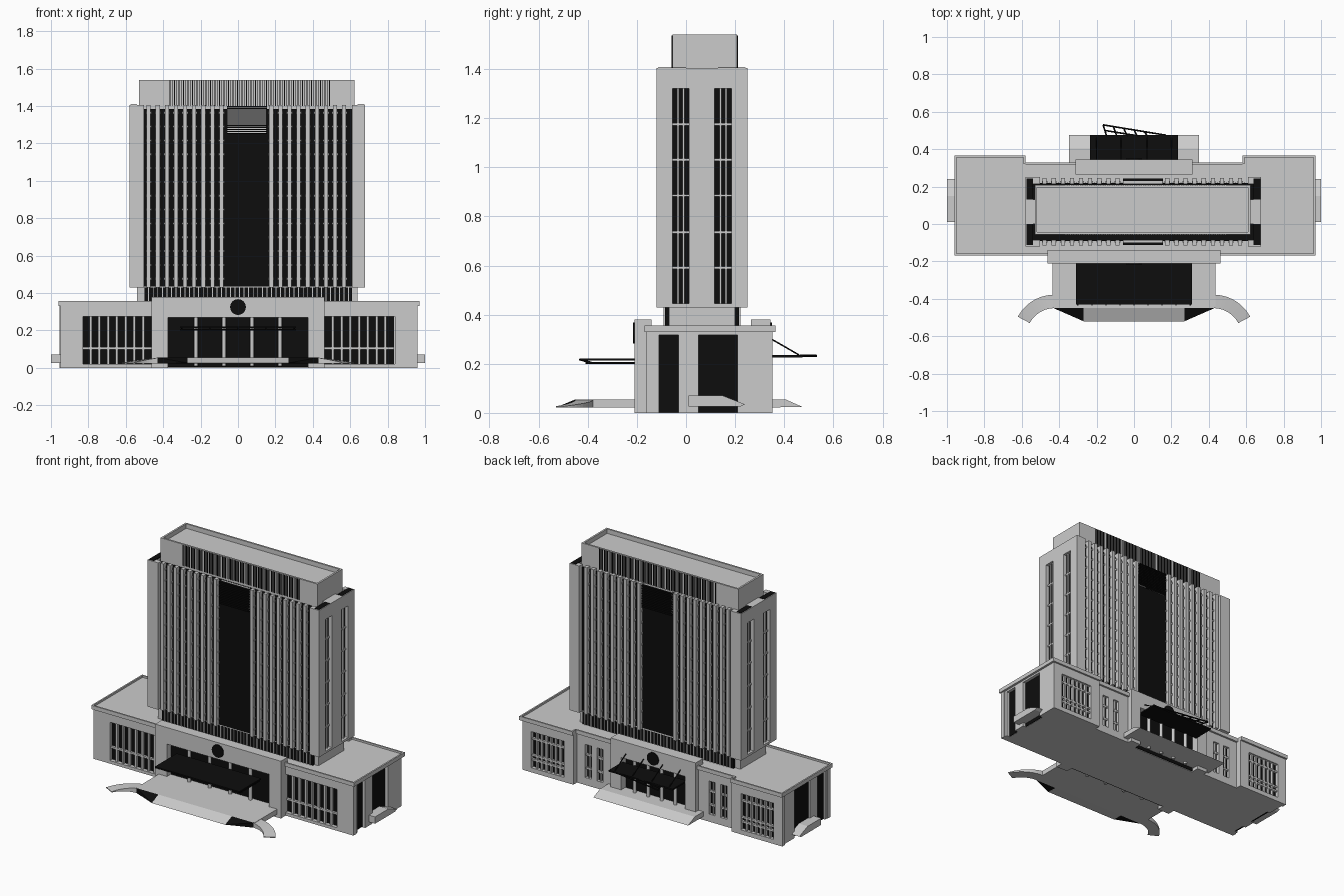
import bpy, bmesh, math
from mathutils import Matrix, Vector

if "Cube" in bpy.data.objects:
    bpy.data.objects.remove(bpy.data.objects["Cube"], do_unlink=True)


def material(name, v):
    m = bpy.data.materials.new(name)
    m.use_nodes = True
    m.diffuse_color = (v, v, v, 1)
    m.node_tree.nodes["Principled BSDF"].inputs["Base Color"].default_value = (v, v, v, 1)
    return m


LIGHT = material("pale stone", 0.6)
DARK = material("black glass", 0.004)


def finish(name, bm, mat):
    bmesh.ops.recalc_face_normals(bm, faces=bm.faces)
    me = bpy.data.meshes.new(name)
    bm.to_mesh(me)
    bm.free()
    me.materials.append(mat)
    ob = bpy.data.objects.new(name, me)
    bpy.context.scene.collection.objects.link(ob)
    return ob


def boxes(name, mat, items):
    """One object from boxes given as (x0, x1, y0, y1, z0, z1)."""
    bm = bmesh.new()
    for x0, x1, y0, y1, z0, z1 in items:
        mid = Vector((x0 + x1, y0 + y1, z0 + z1)) / 2
        size = Matrix.Diagonal((abs(x1 - x0), abs(y1 - y0), abs(z1 - z0), 1))
        bmesh.ops.create_cube(bm, size=1, matrix=Matrix.Translation(mid) @ size)
    return finish(name, bm, mat)


def hull(name, mat, points):
    bm = bmesh.new()
    for p in points:
        bm.verts.new(p)
    bmesh.ops.convex_hull(bm, input=bm.verts)
    return finish(name, bm, mat)


def rods(name, mat, pairs, r, sides=6):
    bm = bmesh.new()
    for a, b in pairs:
        a, b = Vector(a), Vector(b)
        d = b - a
        m = Matrix.Translation((a + b) / 2) @ d.to_track_quat('Z', 'Y').to_matrix().to_4x4()
        bmesh.ops.create_cone(bm, cap_ends=True, segments=sides, radius1=r, radius2=r,
                              depth=d.length, matrix=m)
    ob = finish(name, bm, mat)
    if sides > 8:
        for p in ob.data.polygons:
            p.use_smooth = len(p.vertices) == 4
    return ob


def window(name, x0, x1, z0, z1, y, out, cols, bars, w=0.014):
    """Recessed glazing with upright mullions and level bars, facing y direction out."""
    boxes(name + "_glass", DARK, [(x0, x1, y, y + out * 0.004, z0, z1)])
    step = (x1 - x0) / cols
    grid = [(x0 + i * step - w / 2, x0 + i * step + w / 2, y, y + out * 0.02, z0, z1)
            for i in range(1, cols)]
    grid += [(x0, x1, y, y + out * 0.019, z - 0.006, z + 0.006) for z in bars]
    boxes(name + "_mullions", LIGHT, grid)


def holed_wall(name, x0, x1, y0, y1, z1, holes, hz0, hz1):
    """Wall along x with openings between hz0 and hz1."""
    edges = [x0] + [v for h in holes for v in h] + [x1]
    parts = [(a, b, y0, y1, 0, z1) for a, b in zip(edges[::2], edges[1::2])]
    for a, b in holes:
        parts += [(a, b, y0, y1, hz1, z1), (a, b, y0, y1, 0, hz0)]
    boxes(name, LIGHT, parts)


# Podium body and roof with low parapet
boxes("podium_core", LIGHT, [(-0.92, 0.93, -0.13, 0.29, 0, 0.335),
                             (-0.92, -0.58, 0.28, 0.325, 0, 0.335),
                             (0.58, 0.93, 0.28, 0.325, 0, 0.335)])
boxes("podium_roof", LIGHT, [(-0.96, -0.58, -0.168, 0.365, 0.33, 0.344),
                             (0.58, 0.97, -0.168, 0.365, 0.33, 0.344),
                             (-0.58, 0.58, -0.168, 0.328, 0.33, 0.344)])
boxes("podium_parapet", LIGHT, [(-0.96, 0.97, -0.168, -0.158, 0.33, 0.356),
                                (-0.58, 0.58, 0.318, 0.328, 0.33, 0.356)]
      + [b for s, e in ((-1, 0.96), (1, 0.97)) for b in (
          (s * e, s * (e - 0.01), -0.168, 0.365, 0.33, 0.356),
          (s * 0.58, s * e, 0.355, 0.365, 0.33, 0.356),
          (s * 0.58, s * 0.59, 0.32, 0.365, 0.33, 0.356))])

# Podium walls and windows
holed_wall("front_wall", -0.95, 0.96, -0.16, -0.13, 0.335,
           [(-0.83, -0.46), (-0.37, 0.38), (0.46, 0.84)], 0.02, 0.275)
for side, s in (("right", -1), ("left", 1)):
    a, b = sorted((s * 0.46, s * 0.835))
    window(side + "_front_window", a, b, 0.02, 0.275, -0.131, -1, 8, [0.105])
    a, b = sorted((s * 0.58, s * 0.955))
    c, d = sorted((s * 0.65, s * 0.89))
    holed_wall(side + "_back_wall", a, b, 0.323, 0.353, 0.335, [(c, d)], 0.03, 0.27)
    window(side + "_back_window", c, d, 0.03, 0.27, 0.325, 1, 7, [0.08, 0.11, 0.22], 0.012)
    slits = sorted(tuple(sorted((s * u, s * (u + 0.045)))) for u in (0.39, 0.475))
    a, b = sorted((s * 0.31, s * 0.58))
    holed_wall(side + "_link_wall", a, b, 0.288, 0.315, 0.335, slits, 0.05, 0.27)
    for i, (c, d) in enumerate(slits):
        window(f"{side}_slit_window_{i}", c, d, 0.05, 0.27, 0.289, 1, 2, [0.11, 0.2], 0.006)
    # End walls with tall dark recesses and a small ramped porch
    e = 0.955 if s > 0 else 0.945
    boxes(side + "_end_wall", LIGHT,
          [(s * 0.915, s * e, p, q, 0, 0.335) for p, q in
           ((-0.16, -0.11), (-0.03, 0.05), (0.21, 0.353))]
          + [(s * 0.915, s * e, -0.16, 0.35, 0.318, 0.335)])
    boxes(side + "_end_glass", DARK, [(s * 0.91, s * 0.934, -0.11, -0.03, 0.002, 0.318),
                                      (s * 0.91, s * 0.934, 0.05, 0.21, 0.002, 0.318)])
    hull(side + "_porch", LIGHT, [(s * x, y, z) for x in (0.93, 1.0) for y, z in
         ((0.01, 0.025), (0.01, 0.07), (0.15, 0.07), (0.24, 0.035), (0.22, 0.025))])


def entrance(name, half, y_in, y_out, open_half, col_x):
    """Raised portal with round columns, dark glazing and a disc above."""
    out = 1 if y_out > y_in else -1
    h = open_half
    boxes(name + "_portal", LIGHT, [(-half, -h, y_in, y_out, 0, 0.38),
                                    (h, half, y_in, y_out, 0, 0.38),
                                    (-h, h, y_in, y_out, 0.27, 0.38)])
    boxes(name + "_glass", DARK, [(-h, h, y_in, y_in + out * 0.03, 0.004, 0.27)])
    rods(name + "_columns", LIGHT, [((x, y_out - out * 0.02, 0.01), (x, y_out - out * 0.02, 0.27))
                                    for x in col_x], 0.011, 16)
    rods(name + "_disc", DARK, [((0, y_out - out * 0.005, 0.325), (0, y_out + out * 0.006, 0.325))],
         0.042, 32)


entrance("front_entrance", 0.462, -0.14, -0.21, 0.375, (-0.225, -0.075, 0.075, 0.225))
entrance("back_entrance", 0.312, 0.265, 0.345, 0.235, (-0.15, -0.05, 0.05, 0.15))

# Front canopy: thin deck on a lattice
boxes("front_canopy", DARK, [(-0.31, 0.31, -0.43, -0.2, 0.213, 0.222)])
rods("front_canopy_lattice", DARK,
     [p for i in range(9) for x in [-0.3 + i * 0.075] for p in (
         ((x, -0.41, 0.203), (x, -0.2, 0.203)), ((x, -0.435, 0.218), (x, -0.38, 0.203)))]
     + [((-0.31, y, 0.203), (0.31, y, 0.203)) for y in (-0.4, -0.33, -0.26)], 0.004)

# Back canopy with hanging stays and a skewed open frame
boxes("back_canopy", DARK, [(-0.235, 0.235, 0.33, 0.475, 0.226, 0.236)])
rods("back_canopy_stays", DARK, [((x, 0.34, 0.305), (x, 0.46, 0.236))
                                 for x in (-0.2, -0.07, 0.07, 0.2)], 0.003)
rods("back_canopy_frame", DARK,
     [((-0.165, 0.53, 0.232), (0.17, 0.475, 0.232)), ((-0.155, 0.5, 0.232), (0.03, 0.47, 0.232))]
     + [((-0.165 + i * 0.055, 0.53 - i * 0.009, 0.232), (-0.145 + i * 0.055, 0.465, 0.232))
        for i in range(5)], 0.005)

# Front terrace, sloped steps, dark corner wedges and curved ramps
boxes("front_terrace", LIGHT, [(-0.435, 0.435, -0.45, -0.15, 0.022, 0.055)])
hull("front_steps", LIGHT, [(x, y, z) for x in (-0.27, 0.27) for y, z in
                            ((-0.45, 0.055), (-0.52, 0.025), (-0.45, 0.022))])
for side, s in (("right", -1), ("left", 1)):
    hull(side + "_corner_wedge", DARK, [(s * 0.27, -0.45, 0.055), (s * 0.43, -0.45, 0.055),
                                        (s * 0.27, -0.52, 0.026), (s * 0.27, -0.45, 0.022),
                                        (s * 0.43, -0.45, 0.022)])
    bm = bmesh.new()
    rings = []
    for i in range(13):
        t = i / 12
        a = math.radians(92 - 64 * t)
        rings.append([bm.verts.new((s * (0.425 + r * math.cos(a)), -0.6 + r * math.sin(a), z))
                      for r, z in ((0.15, 0.022), (0.222, 0.022),
                                   (0.222, 0.055 - 0.028 * t), (0.15, 0.055 - 0.028 * t))])
    for p, q in zip(rings, rings[1:]):
        for k in range(4):
            bm.faces.new((p[k], p[k - 1], q[k - 1], q[k]))
    bm.faces.new(rings[0])
    bm.faces.new(rings[-1])
    finish(side + "_curved_ramp", bm, LIGHT)
hull("back_steps", LIGHT, [(x, y, z) for x in (-0.348, 0.348) for y, z in
                           ((0.3, 0.022), (0.3, 0.055), (0.405, 0.055), (0.475, 0.024))])

# Tower neck
boxes("neck_glass", DARK, [(-0.5, 0.61, -0.085, 0.215, 0.34, 0.44)])
boxes("neck_ends", LIGHT, [(-0.54, -0.49, -0.07, 0.2, 0.34, 0.44), (0.6, 0.64, -0.07, 0.2, 0.34, 0.44)])
boxes("neck_posts", LIGHT, [(-0.48 + i * 0.0243, -0.475 + i * 0.0243, y - 0.008, y + 0.008, 0.345, 0.43)
                            for i in range(45) for y in (-0.083, 0.213)])

# Tower core and end walls with glazed strips
CX, CY, Z0, Z1 = 0.05, 0.065, 0.43, 1.405
boxes("tower_glass", DARK, [(-0.555, 0.655, -0.09, 0.22, Z0 + 0.005, 1.385)])
boxes("tower_underside", LIGHT, [(-0.58, 0.68, -0.09, 0.22, Z0, Z0 + 0.008)])
strips = ((-0.055, 0.013), (0.117, 0.185))
for side, s in (("right", -1), ("left", 1)):
    xo, xi, xg = CX + s * 0.63, CX + s * 0.595, CX + s * 0.615
    boxes(side + "_tower_end", LIGHT,
          [(xi, xo, p, q, Z0, Z1) for p, q in ((-0.12, -0.055), (0.013, 0.117), (0.185, 0.25))]
          + [(xi, xo, p, q, a, b) for p, q in strips for a, b in ((Z0, 0.445), (1.32, Z1))])
    boxes(side + "_tower_end_mullions", LIGHT,
          [(xi, xg, p + k * 0.0227 - 0.004, p + k * 0.0227 + 0.004, Z0, 1.32)
           for p, q in strips for k in (1, 2)]
          + [(xi, xg, p, q, z - 0.005, z + 0.005) for p, q in strips
             for z in (0.59, 0.735, 0.885, 1.03, 1.175)])
    boxes(side + "_tower_top_gaps", DARK, [(CX + s * 0.59, CX + s * 0.625, p, q, Z1 - 0.004, Z1 + 0.002)
                                           for p, q in ((-0.113, 0.0), (0.13, 0.243))])
    boxes(side + "_tower_top_ledge", LIGHT, [(CX + s * 0.57, xi, 0.0, 0.13, 1.37, Z1)])

# Long faces: corner piers, fins with floor ticks, and louvred centre bay
fin_x = [start + i * 0.0487 for start in (-0.478, 0.178) for i in range(9)]
for face, s in (("front", -1), ("back", 1)):
    yo, yi = CY + s * 0.185, CY + s * 0.15
    boxes(face + "_corner_piers", LIGHT, [(-0.56, -0.502, yi, yo, Z0, Z1), (0.61, 0.66, yi, yo, Z0, Z1)])
    boxes(face + "_fins", LIGHT, [(x - 0.011, x + 0.011, yi, yo - s * 0.005, Z0, Z1) for x in fin_x])
    boxes(face + "_floor_ticks", LIGHT, [(x - 0.015, x + 0.015, yi, yi + s * 0.015, z, z + 0.012)
                                         for x in fin_x for z in [0.47 + k * 0.074 for k in range(13)]])
    boxes(face + "_louvre_backing", LIGHT, [(-0.058, 0.153, yi, yi + s * 0.015, 1.25, Z1 - 0.005)])
    boxes(face + "_louvres", DARK, [(-0.06, 0.155, yi, yi + s * 0.028, 1.25 + k * 0.011, 1.256 + k * 0.011)
                                    for k in range(14)])

# Crown with sunk roof and upright slats
boxes("crown_body", LIGHT, [(-0.53, 0.622, -0.055, 0.208, 1.37, 1.51)])
boxes("crown_parapet", LIGHT, [(-0.53, 0.622, -0.055, -0.043, 1.5, 1.54), (-0.53, 0.622, 0.196, 0.208, 1.5, 1.54),
                               (-0.53, -0.518, -0.05, 0.2, 1.5, 1.54), (0.61, 0.622, -0.05, 0.2, 1.5, 1.54)])
boxes("crown_slats", DARK, [(-0.365 + i * 0.012, -0.361 + i * 0.012, y - 0.004, y + 0.004, 1.4, 1.537)
                            for i in range(72) for y in (-0.055, 0.208)])
